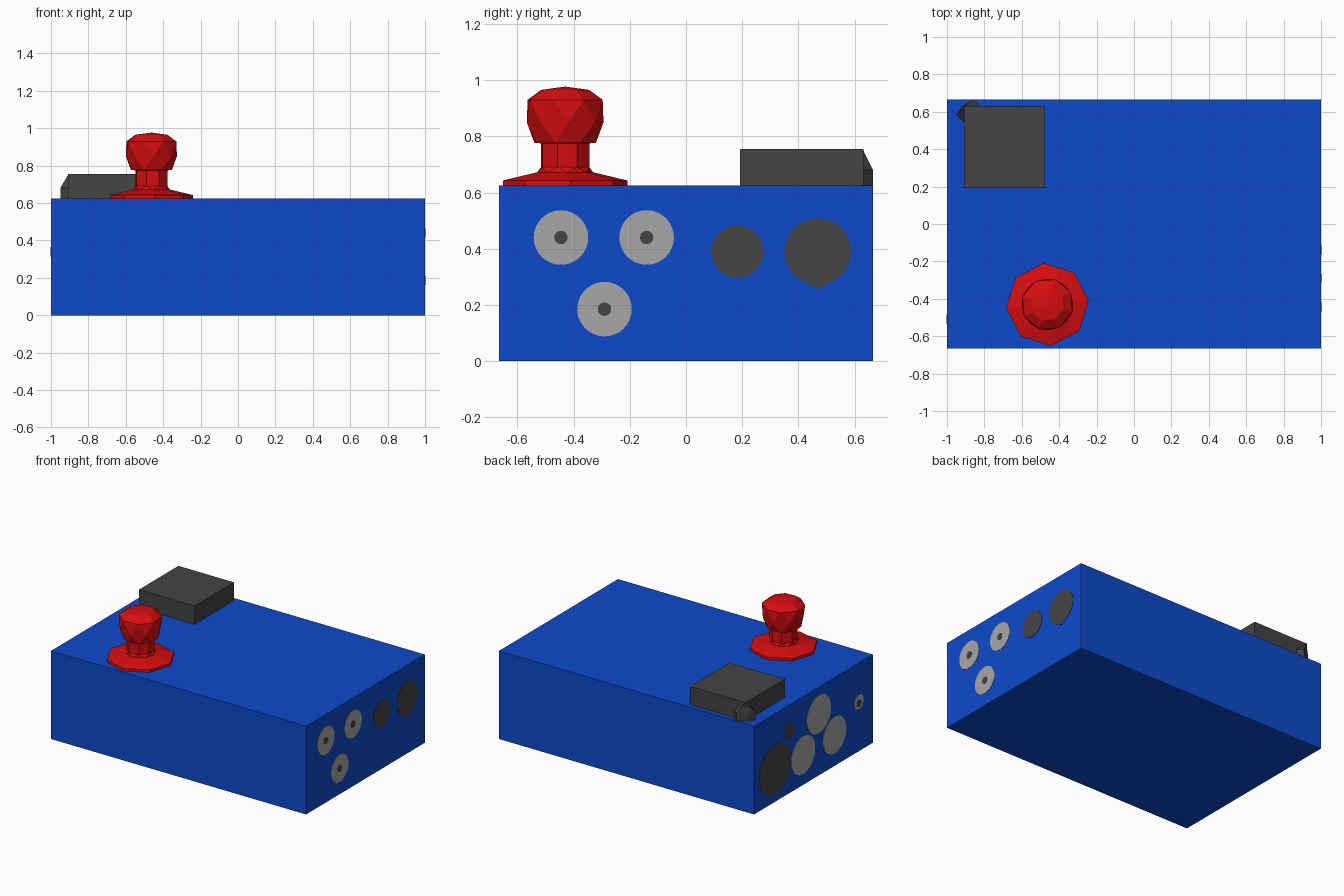
import bpy, bmesh, math
from mathutils import Vector

if "Cube" in bpy.data.objects:
    bpy.data.objects.remove(bpy.data.objects["Cube"])


def material(name, rgb):
    m = bpy.data.materials.new(name)
    m.diffuse_color = (*rgb, 1)
    m.use_nodes = True
    m.node_tree.nodes["Principled BSDF"].inputs["Base Color"].default_value = m.diffuse_color
    return m


BLUE = material("blue", (0.004, 0.067, 0.60))
RED = material("red", (0.68, 0.004, 0.005))
DARK = material("dark grey", (0.058, 0.058, 0.058))
LIGHT = material("light grey", (0.39, 0.39, 0.39))


def finish(name, bm, mat):
    bmesh.ops.recalc_face_normals(bm, faces=bm.faces[:])
    me = bpy.data.meshes.new(name)
    bm.to_mesh(me)
    bm.free()
    me.materials.append(mat)
    ob = bpy.data.objects.new(name, me)
    bpy.context.collection.objects.link(ob)
    return ob


def box(name, lo, hi, mat):
    bm = bmesh.new()
    bmesh.ops.create_cube(bm, size=1)
    lo, hi = Vector(lo), Vector(hi)
    for v in bm.verts:
        v.co = Vector([(a + b) / 2 + c * (b - a) for a, b, c in zip(lo, hi, v.co)])
    return finish(name, bm, mat)


def plate(name, side, outline, depth, mat):
    """Thin plate on the left (-1) or right (+1) face; outline is (y, z) points."""
    bm = bmesh.new()
    inner = [bm.verts.new((side * 0.99, y, z)) for y, z in outline]
    outer = [bm.verts.new((side * (0.999 + depth), y, z)) for y, z in outline]
    n = len(outline)
    bm.faces.new(inner)
    bm.faces.new(outer)
    for i in range(n):
        j = (i + 1) % n
        bm.faces.new((inner[i], inner[j], outer[j], outer[i]))
    return finish(name, bm, mat)


def circle(y, z, r, n=40):
    return [(y + r * math.cos(2 * math.pi * i / n), z + r * math.sin(2 * math.pi * i / n))
            for i in range(n)]


# Main case
box("case", (-0.999, -0.665, 0), (0.999, 0.665, 0.625), BLUE)

# Raised block on top
box("top_block", (-0.91, 0.192, 0.62), (-0.475, 0.632, 0.755), DARK)

# Small tapered nub at the block's rear corner
bm = bmesh.new()
foot = [(-0.89, 0.53), (-0.95, 0.58), (-0.925, 0.625), (-0.86, 0.665), (-0.82, 0.63)]
low = [bm.verts.new((x, y, 0.622)) for x, y in foot]
mid = [bm.verts.new((x, y, 0.68)) for x, y in foot]
tip = bm.verts.new((-0.908, 0.63, 0.752))
bm.faces.new(low)
for i in range(5):
    j = (i + 1) % 5
    bm.faces.new((low[i], low[j], mid[j], mid[i]))
    bm.faces.new((mid[i], mid[j], tip))
finish("corner_nub", bm, DARK)

# Faceted push knob: rings of eight, some twisted half a step for triangular facets
bm = bmesh.new()
N = 8
profile = [(0.222, 0.622, 0), (0.222, 0.643, 0), (0.10, 0.672, 0), (0.09, 0.69, 0.5),
           (0.09, 0.775, 0.5), (0.115, 0.777, 0.5), (0.137, 0.85, 0),
           (0.14, 0.93, 0.5), (0.09, 0.965, 0.5)]
rings = []
for r, z, t in profile:
    ring = []
    for i in range(N):
        a = math.radians(5) + 2 * math.pi * (i + t) / N
        ring.append(bm.verts.new((-0.463 + r * math.cos(a), -0.43 + r * math.sin(a), z)))
    rings.append((ring, t))
for (a, ta), (b, tb) in zip(rings, rings[1:]):
    for i in range(N):
        j = (i + 1) % N
        if ta == tb:
            bm.faces.new((a[i], a[j], b[j], b[i]))
        elif tb > ta:
            bm.faces.new((a[i], a[j], b[i]))
            bm.faces.new((a[j], b[j], b[i]))
        else:
            bm.faces.new((a[i], a[j], b[j]))
            bm.faces.new((a[i], b[j], b[i]))
bm.faces.new(rings[0][0])
apex = bm.verts.new((-0.463, -0.43, 0.977))
top = rings[-1][0]
for i in range(N):
    bm.faces.new((top[i], top[(i + 1) % N], apex))
finish("knob", bm, RED)

# Right side: three sockets with dark pins
for k, (y, z) in enumerate([(-0.445, 0.44), (-0.14, 0.44), (-0.29, 0.185)]):
    plate(f"right_socket_{k}", 1, circle(y, z, 0.097), 0.002, LIGHT)
    plate(f"right_pin_{k}", 1, circle(y, z, 0.024, 16), 0.004, DARK)

# Right side: dark ports, the larger one pointed at the bottom
plate("right_small_port", 1, circle(0.183, 0.39, 0.093), 0.002, DARK)
port = circle(0.469, 0.39, 0.118)
port[30] = (0.469, 0.257)
port = [p for i, p in enumerate(port) if i not in (27, 28, 29, 31, 32, 33)]
plate("right_large_port", 1, port, 0.002, DARK)

# Left side: grey and dark discs
for name, y, z, r, mat in [("large_port", 0.43, 0.23, 0.178, DARK),
                           ("small_port", 0.265, 0.442, 0.056, DARK),
                           ("socket_a", 0.117, 0.212, 0.134, LIGHT),
                           ("socket_b", -0.235, 0.22, 0.13, LIGHT),
                           ("socket_c", -0.06, 0.434, 0.134, LIGHT),
                           ("small_socket", -0.508, 0.35, 0.052, LIGHT)]:
    plate("left_" + name, -1, circle(y, z, r), 0.002, mat)
plate("left_pin", -1, circle(-0.508, 0.34, 0.025, 16), 0.004, DARK)
